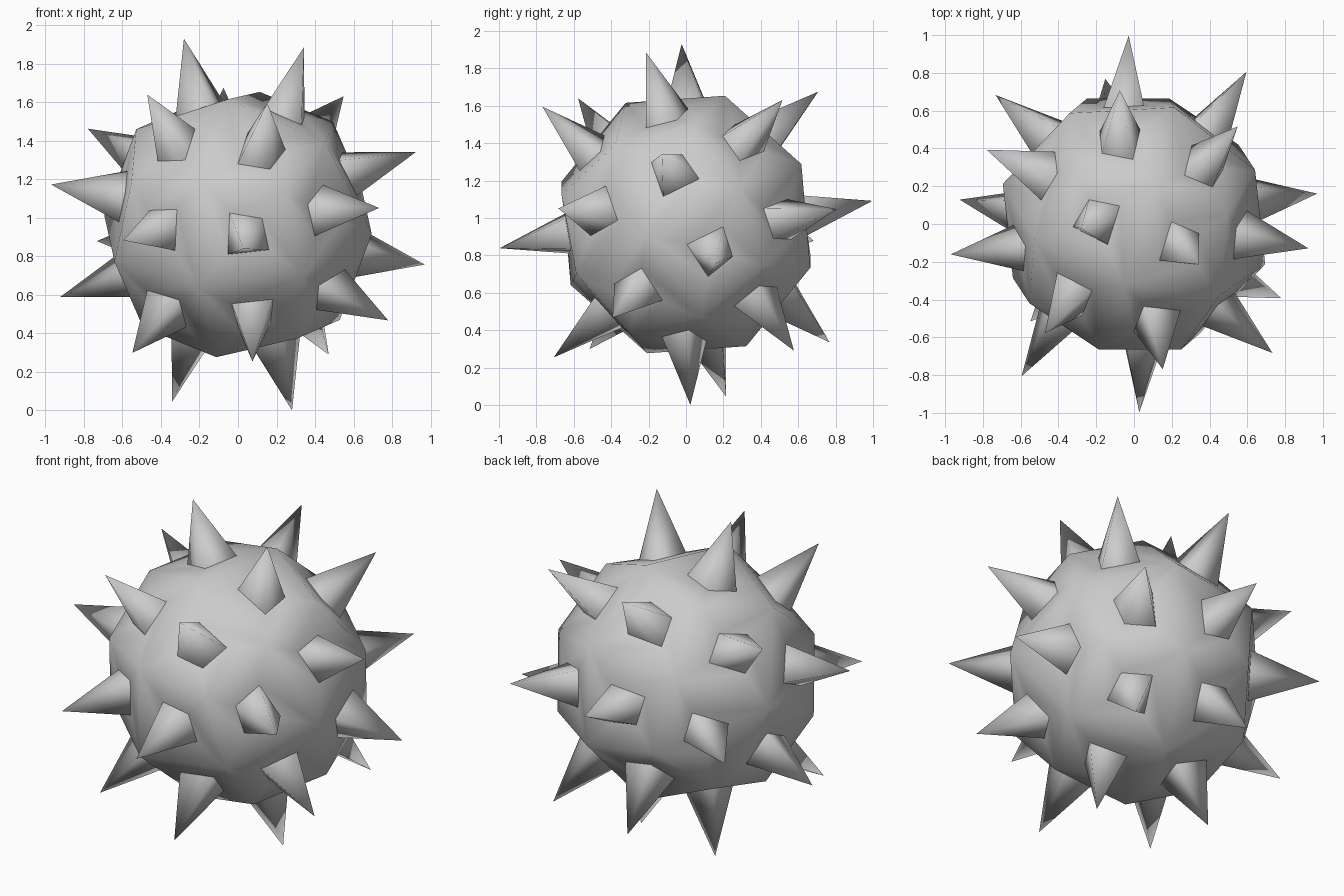
import bpy, bmesh
from mathutils import Vector, Matrix

if "Cube" in bpy.data.objects:
    bpy.data.objects.remove(bpy.data.objects["Cube"])

BODY_R = 0.728      # radius of the body corners
TIP_R = 1.005       # distance of spike tips from the centre
BASE_SCALE = 0.386  # spike base size relative to its face

# Tilt of the cube the ball is made from
u = Vector((-0.072, -0.443, 0.893)).normalized()
w = Vector((-0.292, -0.851, -0.437))
w = (w - u * w.dot(u)).normalized()
v = u.cross(w)
tilt = Matrix((v, -w, u)).transposed()

# Body: cube split into 24 quads and rounded to a ball
bm = bmesh.new()
bmesh.ops.create_cube(bm, size=2)
bmesh.ops.subdivide_edges(bm, edges=bm.edges[:], cuts=1, use_grid_fill=True)
for vert in bm.verts:
    vert.co = tilt @ vert.co.normalized() * BODY_R
bm.normal_update()

# Spikes: every quad becomes a rim of four quads around a four-sided point
for face in bm.faces[:]:
    outer = face.verts[:]
    centre = face.calc_center_median()
    tip = bm.verts.new(face.normal * TIP_R)
    inner = [bm.verts.new(centre.lerp(p.co, BASE_SCALE)) for p in outer]
    bm.faces.remove(face)
    for i in range(4):
        j = (i + 1) % 4
        bm.faces.new((outer[i], outer[j], inner[j], inner[i]))
        bm.faces.new((inner[i], inner[j], tip))
        bm.edges.get((inner[i], inner[j])).smooth = False  # crisp spike base

for face in bm.faces:
    face.smooth = True

# Stand the ball on the ground
low = min(vert.co.z for vert in bm.verts)
bmesh.ops.translate(bm, verts=bm.verts[:], vec=(0, 0, -low))

mesh = bpy.data.meshes.new("spiked_ball")
bm.to_mesh(mesh)
bm.free()
bpy.context.collection.objects.link(bpy.data.objects.new("spiked_ball", mesh))
